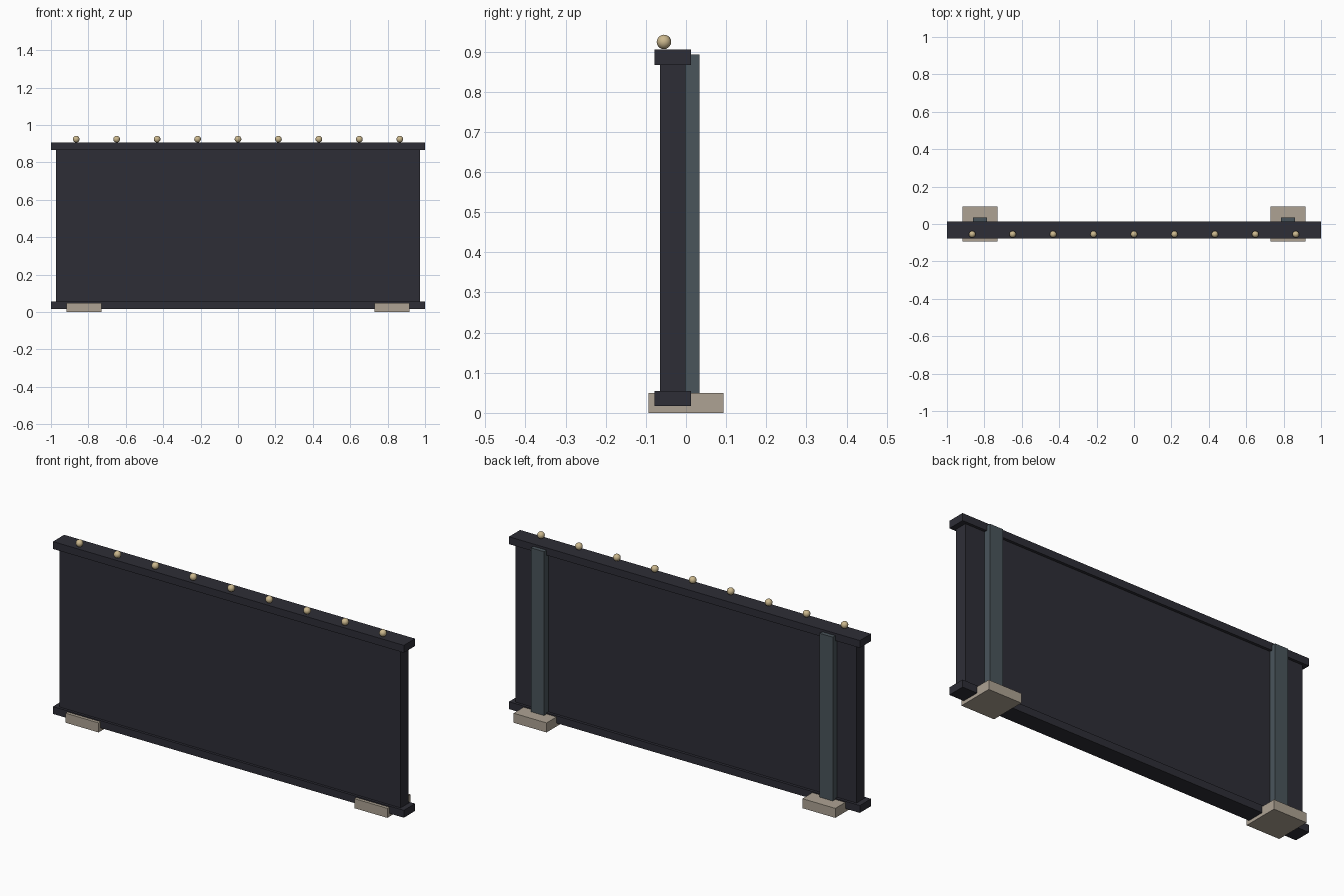
import bpy, bmesh
from mathutils import Matrix

if "Cube" in bpy.data.objects:
    bpy.data.objects.remove(bpy.data.objects["Cube"])


def material(name, rgb):
    m = bpy.data.materials.new(name)
    m.diffuse_color = (*rgb, 1.0)
    m.use_nodes = True
    m.node_tree.nodes["Principled BSDF"].inputs["Base Color"].default_value = m.diffuse_color
    return m


DARK = material("dark charcoal", (0.027, 0.027, 0.037))
SLATE = material("slate grey", (0.068, 0.09, 0.105))
STONE = material("warm stone", (0.42, 0.365, 0.295))
BRASS = material("pale brass", (0.60, 0.48, 0.27))


def finish(name, bm, mat, smooth=False):
    mesh = bpy.data.meshes.new(name)
    for f in bm.faces:
        f.smooth = smooth
    bm.to_mesh(mesh)
    bm.free()
    mesh.materials.append(mat)
    obj = bpy.data.objects.new(name, mesh)
    bpy.context.collection.objects.link(obj)
    return obj


def box(name, x, y, z, mat):
    """Box from (min, max) ranges on each axis."""
    bm = bmesh.new()
    size = [r[1] - r[0] for r in (x, y, z)]
    mid = [(r[1] + r[0]) / 2 for r in (x, y, z)]
    bmesh.ops.create_cube(bm, size=1, matrix=Matrix.Translation(mid) @ Matrix.Diagonal((*size, 1)))
    return finish(name, bm, mat)


# Main panel
box("panel", (-0.972, 0.972), (-0.065, -0.001), (0.04, 0.88), DARK)

# Top and bottom rails
for name, z in (("bottom_rail", (0.017, 0.055)), ("top_rail", (0.867, 0.905))):
    box(name, (-1, 1), (-0.078, 0.013), z, DARK)

# Rear posts on square feet
for side, cx in (("left", -0.823), ("right", 0.823)):
    box(side + "_post", (cx - 0.0375, cx + 0.0375), (-0.034, 0.034), (0.03, 0.893), SLATE)
    box(side + "_foot", (cx - 0.094, cx + 0.094), (-0.094, 0.094), (0, 0.049), STONE)

# Row of beads along the top rail
for i in range(9):
    bm = bmesh.new()
    bmesh.ops.create_uvsphere(bm, u_segments=16, v_segments=10, radius=0.018,
                              matrix=Matrix.Translation((-0.865 + i * 0.21625, -0.055, 0.924)))
    finish(f"bead_{i + 1}", bm, BRASS, smooth=True)
